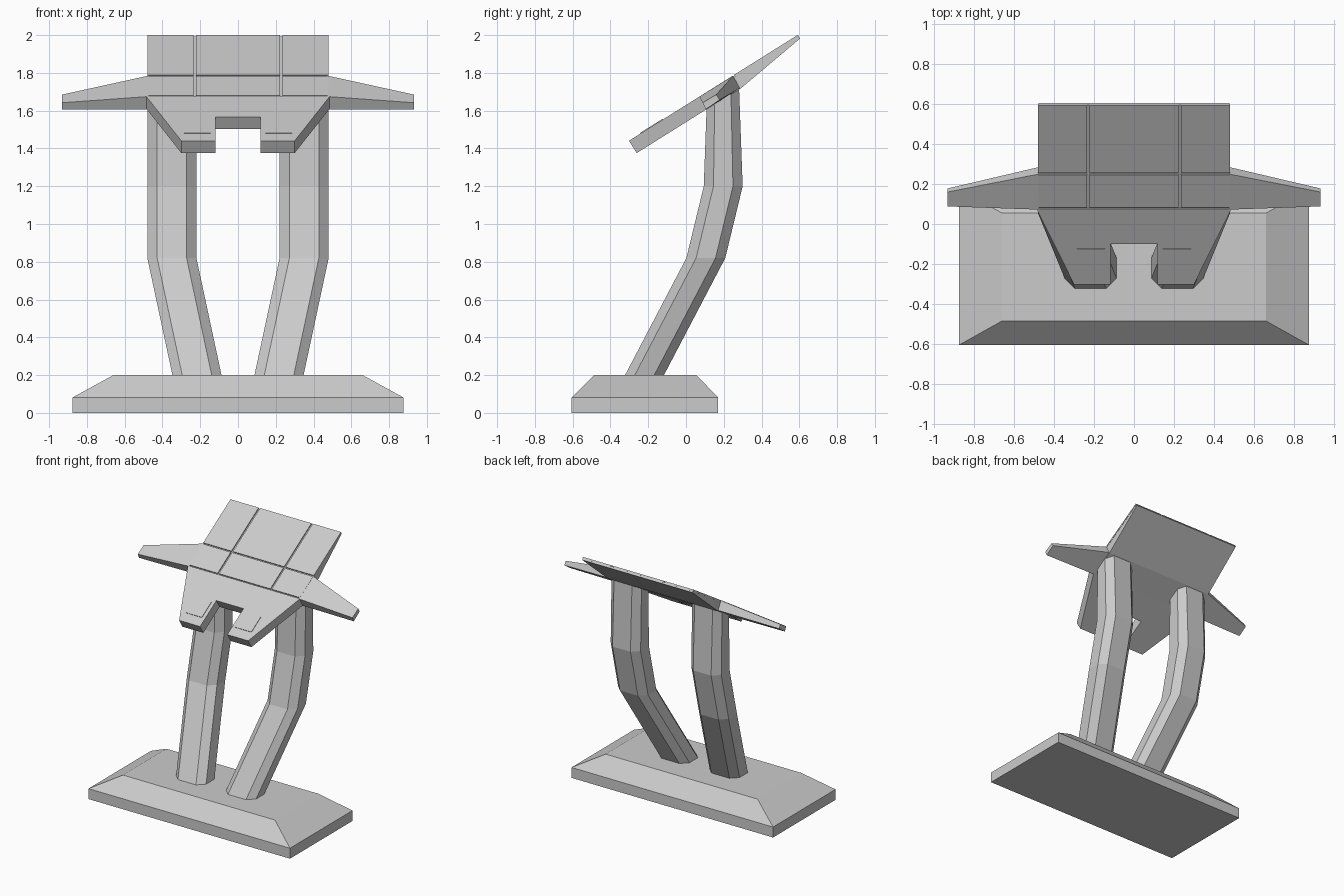
import bpy, bmesh
from mathutils import Vector

if "Cube" in bpy.data.objects:
    bpy.data.objects.remove(bpy.data.objects["Cube"])


def loft(name, rings, mirror=False):
    """Join equal-length point rings with quads and cap both ends."""
    bm = bmesh.new()
    vs = [[bm.verts.new(p) for p in r] for r in rings]
    n = len(vs[0])
    for a, b in zip(vs, vs[1:]):
        for i in range(n):
            bm.faces.new((a[i], a[(i + 1) % n], b[(i + 1) % n], b[i]))
    bm.faces.new(vs[0][::-1])
    bm.faces.new(vs[-1])
    bmesh.ops.recalc_face_normals(bm, faces=bm.faces)
    me = bpy.data.meshes.new(name)
    bm.to_mesh(me)
    bm.free()
    ob = bpy.data.objects.new(name, me)
    bpy.context.collection.objects.link(ob)
    if mirror:
        ob.modifiers.new("mirror", 'MIRROR').use_mirror_merge = False
    return ob


def rect(x0, x1, y0, y1, z):
    return [(x0, y0, z), (x1, y0, z), (x1, y1, z), (x0, y1, z)]


def deck(y):
    """Height of the tilted top surface."""
    return 1.63 + 0.627 * y


NORMAL = Vector((0, -0.531, 0.847))


def slab(name, outline, top, bottom, mirror=False):
    """Extrude an outline lying on the tilted surface along its normal."""
    pts = [Vector((x, y, deck(y))) for x, y in outline]
    return loft(name, [[p + NORMAL * h for p in pts] for h in (bottom, top)], mirror)


# Base with sloped upper edges
loft("base", [rect(-.875, .875, -.605, .17, 0), rect(-.875, .875, -.605, .17, .082),
              rect(-.66, .66, -.485, .055, .2)])


# Bent eight-sided legs
def octagon(cx, cy, hy, z):
    fx, hx, fy = .078, .13, hy * .5
    xy = [(fx, -hy), (hx, -fy), (hx, fy), (fx, hy),
          (-fx, hy), (-hx, fy), (-hx, -fy), (-fx, -hy)]
    return [(cx + x, cy + y, deck(cy + y) - .085 if z is None else z) for x, y in xy]


loft("leg", [octagon(.215, -.225, .103, .19), octagon(.35, .105, .103, .82),
             octagon(.35, .197, .103, 1.2), octagon(.35, .195, .086, None)], True)

# Tilted main board, thinning toward the back
profile = [(.079, deck(.079) - .01), (.594, deck(.594) - .01), (.604, 1.982),
           (.288, 1.716), (.115, 1.61)]
loft("main_board", [[(x, y, z) for y, z in profile] for x in (-.478, .478)])

# Six raised tiles separated by narrow grooves
for x0, x1 in ((-.48, -.235), (-.223, .223), (.235, .48)):
    for y0, y1 in ((.082, .246), (.254, .592)):
        slab("tile", [(x0, y0), (x1, y0), (x1, y1), (x0, y1)], 0, -.012)

# Front plate with a notch between two prongs
half = [(.487, .075), (.30, -.302), (.118, -.302), (.118, -.1)]
slab("front_plate", half + [(-x, y) for x, y in half[::-1]], 0, -.077)

# Raised pads on the prongs
slab("pad", [(.145, -.24), (.285, -.24), (.285, -.122), (.145, -.122)], .004, -.01, True)

# Tapered side wings
root = [(.475, .072, 1.675), (.475, .25, 1.785), (.475, .285, 1.72), (.475, .112, 1.607)]
tip = [(.932, .088, 1.642), (.932, .16, 1.685), (.932, .178, 1.657), (.932, .105, 1.607)]
loft("wing", [root, tip], True)
